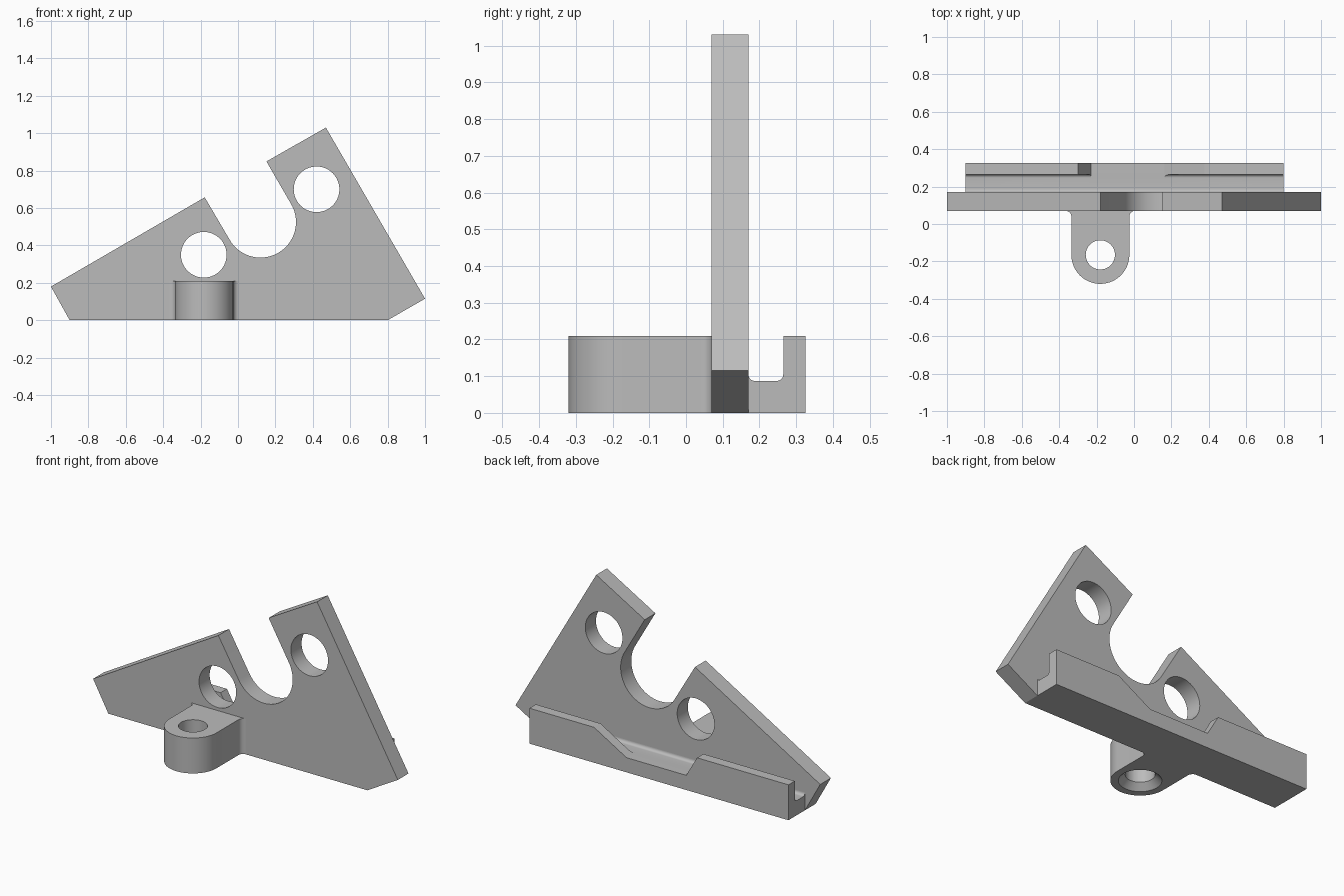
import bpy, bmesh
from math import cos, sin, radians

if "Cube" in bpy.data.objects:
    bpy.data.objects.remove(bpy.data.objects["Cube"], do_unlink=True)

GREY = (0.5, 0.5, 0.5, 1)
grey = bpy.data.materials.new("plain grey")
grey.use_nodes = True
grey.diffuse_color = GREY
grey.node_tree.nodes["Principled BSDF"].inputs["Base Color"].default_value = GREY

# How profile coordinates (u, v) and depth w map to space
ALONG = {
    "x": lambda u, v, w: (w, u, v),
    "y": lambda u, v, w: (u, w, v),
    "z": lambda u, v, w: (u, v, w),
}


def arc(cu, cv, r, start, end, n=32):
    """Points on an arc, angles in degrees."""
    angles = [radians(start + (end - start) * i / n) for i in range(n + 1)]
    return [(cu + r * cos(a), cv + r * sin(a)) for a in angles]


def prism(name, profile, axis, low, high):
    bm = bmesh.new()
    place = ALONG[axis]
    face = bm.faces.new([bm.verts.new(place(u, v, low)) for u, v in profile])
    ext = bmesh.ops.extrude_face_region(bm, geom=[face], use_keep_orig=True)
    shift = place(0, 0, high - low)
    verts = [g for g in ext["geom"] if isinstance(g, bmesh.types.BMVert)]
    bmesh.ops.translate(bm, verts=verts, vec=shift)
    bmesh.ops.recalc_face_normals(bm, faces=bm.faces)
    mesh = bpy.data.meshes.new(name)
    bm.to_mesh(mesh)
    bm.free()
    mesh.materials.append(grey)
    obj = bpy.data.objects.new(name, mesh)
    bpy.context.collection.objects.link(obj)
    return obj


def activate(obj):
    bpy.ops.object.select_all(action="DESELECT")
    obj.select_set(True)
    bpy.context.view_layer.objects.active = obj


def cut(obj, cutter):
    """Subtract the cutter, then discard it."""
    cutter.hide_render = True
    mod = obj.modifiers.new("cut", "BOOLEAN")
    mod.operation = "DIFFERENCE"
    mod.solver = "EXACT"
    mod.object = cutter
    activate(obj)
    bpy.ops.object.modifier_apply(modifier=mod.name)
    bpy.data.objects.remove(cutter, do_unlink=True)


def circle(cu, cv, r):
    return arc(cu, cv, r, 0, 360, 64)[:-1]


# Upright plate with an open round-bottomed slot and two holes
FRONT, BACK = 0.07, 0.17
slot = arc(0.12, 0.525, 0.19, 30, -150, 48)
plate = prism("upright_plate",
              [(-0.9, 0), (0.8, 0), (1, 0.115), (0.47, 1.03), (0.152, 0.849)]
              + slot + [(-0.178, 0.657), (-1, 0.18)],
              "y", FRONT, BACK)
for x, z in ((-0.183, 0.35), (0.42, 0.7)):
    cut(plate, prism("hole_cutter", circle(x, z, 0.122), "y", 0, 0.25))

# Mounting lug with filleted root and a hole countersunk from below
LX, LY, LR, FILLET = -0.18, -0.165, 0.155, 0.03
root = FRONT - FILLET
lug = prism("mounting_lug",
            arc(LX, LY, LR, 180, 360, 48)
            + arc(LX + LR + FILLET, root, FILLET, 180, 90, 8)
            + arc(LX - LR - FILLET, root, FILLET, 90, 0, 8),
            "z", 0, 0.21)
cut(lug, prism("bore_cutter", circle(LX, LY, 0.078), "z", -0.1, 0.3))
bpy.ops.mesh.primitive_cone_add(vertices=64, radius1=0.115, radius2=0.075,
                                depth=0.04, location=(LX, LY, 0.019))
cut(lug, bpy.context.object)

# Rear channel rail with a rounded groove
FLOOR, TOP, WALL, R = 0.087, 0.21, 0.265, 0.018
rail = prism("rear_rail",
             [(BACK, 0), (0.325, 0), (0.325, TOP), (WALL, TOP)]
             + arc(WALL - R, FLOOR + R, R, 0, -90, 8)
             + arc(BACK + R, FLOOR + R, R, 270, 180, 8),
             "x", -0.9, 0.8)

# Sloped gap in the rail's outer wall
cut(rail, prism("gap_cutter",
                [(-0.229, FLOOR), (0.163, FLOOR), (0.376, TOP), (0.463, 0.26),
                 (-0.329, 0.26), (-0.3, TOP)], "y", 0.22, 0.4))

for part in (plate, lug, rail):
    activate(part)
    bpy.ops.object.shade_smooth_by_angle(angle=radians(25))
